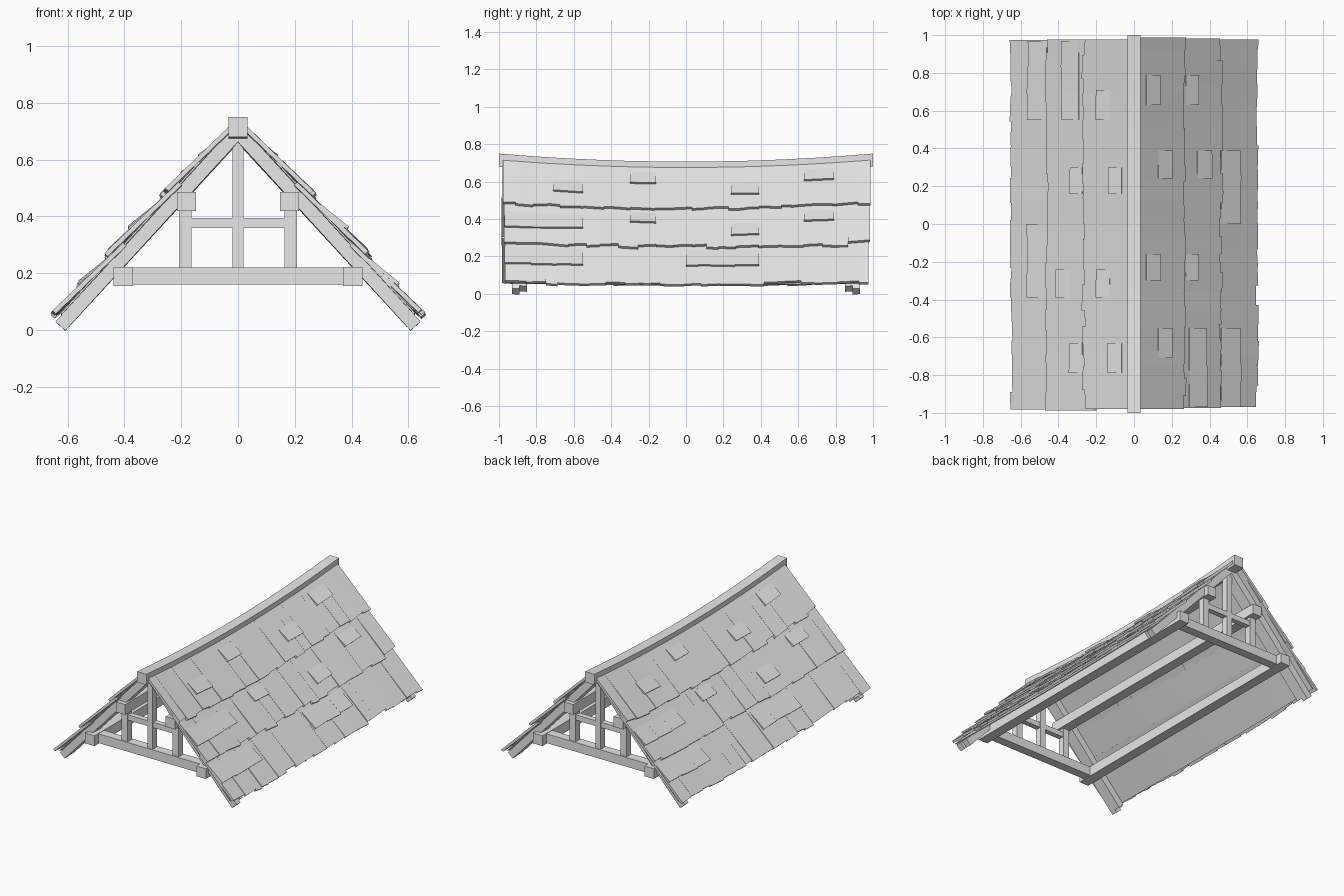
import bpy
import bmesh
import random
from mathutils import Vector

random.seed(4)
cube = bpy.data.objects.get("Cube")
if cube:
    bpy.data.objects.remove(cube, do_unlink=True)

grey = bpy.data.materials.new("plain_grey")
grey.use_nodes = True
grey.diffuse_color = (0.8, 0.8, 0.8, 1)
grey.node_tree.nodes["Principled BSDF"].inputs["Base Color"].default_value = grey.diffuse_color

APEX = 0.738
DOWN = Vector((0.673, 0, -0.740))
OUT = Vector((0.740, 0, 0.673))
SLOPE = 0.93


def slope_point(s, h, y):
    """Point s down the slope and h above it, with the middle sagging."""
    p = DOWN * s + OUT * h
    sag = (1 - y * y) * (0.042 - 0.03 * s / SLOPE)
    return Vector((p.x, y, APEX + p.z - sag))


def loft(bm, rings):
    """Closed skin through four-sided rings, capped at both ends."""
    loops = [[bm.verts.new(p) for p in ring] for ring in rings]
    for a, b in zip(loops, loops[1:]):
        for i in range(4):
            j = (i + 1) % 4
            bm.faces.new((a[i], a[j], b[j], b[i]))
    bm.faces.new(loops[0][::-1])
    bm.faces.new(loops[-1])


def finish(bm, name, turn=False):
    if turn:
        for v in bm.verts:
            v.co.x, v.co.y = -v.co.x, -v.co.y
    bmesh.ops.recalc_face_normals(bm, faces=bm.faces)
    mesh = bpy.data.meshes.new(name)
    bm.to_mesh(mesh)
    bm.free()
    mesh.materials.append(grey)
    obj = bpy.data.objects.new(name, mesh)
    bpy.context.scene.collection.objects.link(obj)
    return obj


def beam(name, x0, x1, y0, y1, z0, z1):
    bm = bmesh.new()
    loft(bm, [[(x0, y, z0), (x1, y, z0), (x1, y, z1), (x0, y, z1)] for y in (y0, y1)])
    return finish(bm, name)


def slab(bm, ys, s0, s1, top0, top1, thick, skew=0.0):
    """Board on the slope; its top rises from top0 to top1 going down."""
    rings = []
    for i, y in enumerate(ys):
        e = s1 + skew * i
        rings.append([slope_point(s0, top0 - thick, y), slope_point(e, top1 - thick, y),
                      slope_point(e, top1, y), slope_point(s0, top0, y)])
    loft(bm, rings)


# Shingle courses: start and end down the slope
COURSES = [(0.03, 0.365), (0.30, 0.655), (0.59, 0.937)]
# Loose shingles: y range, lower end, length
LOOSE = [(-0.30, -0.16, 0.17, 0.09), (0.63, 0.79, 0.17, 0.09),
         (-0.71, -0.55, 0.26, 0.09), (0.24, 0.39, 0.26, 0.09),
         (-0.30, -0.16, 0.47, 0.08), (0.63, 0.79, 0.47, 0.08),
         (0.24, 0.39, 0.575, 0.10), (-0.97, -0.55, 0.535, 0.12),
         (-0.97, -0.55, 0.80, 0.13), (0.0, 0.39, 0.80, 0.13)]


def course_height(s):
    """Top of the shingles at s."""
    for s0, s1 in COURSES:
        if s <= s1:
            return 0.010 + 0.023 * (s - s0) / (s1 - s0)
    return 0.033


def roof_side(side, turn):
    # Smooth boarding below the shingles
    bm = bmesh.new()
    slab(bm, [-0.965 + 1.93 * i / 12 for i in range(13)], 0.02, 0.92, 0.006, 0.006, 0.006)
    finish(bm, side + "_roof_boards", turn)

    # Ragged courses made of separate boards
    for n, (s0, s1) in enumerate(COURSES):
        bm = bmesh.new()
        y = -0.975 + random.uniform(-0.008, 0.008)
        while y < 0.96:
            end = y + random.uniform(0.06, 0.14)
            if end > 0.93:
                end = 0.98 + random.uniform(-0.008, 0.008)
            slab(bm, (y, end), s0, s1 + random.uniform(-0.012, 0.006), 0.010,
                 0.033 + random.uniform(-0.003, 0.003), 0.016, random.uniform(-0.008, 0.008))
            y = end
        finish(bm, f"{side}_shingle_course_{n + 1}", turn)

    # Raised loose shingles
    bm = bmesh.new()
    for y0, y1, s1, length in LOOSE:
        s0 = s1 - length
        count = max(1, round((y1 - y0) / 0.13))
        ys = [y0 + (y1 - y0) * i / count for i in range(count + 1)]
        for a, b in zip(ys, ys[1:]):
            slab(bm, (a, b), s0, s1 + random.uniform(-0.005, 0.005),
                 course_height(s0) + 0.002, course_height(s1) + 0.013, 0.012,
                 random.uniform(-0.006, 0.006))
    finish(bm, side + "_loose_shingles", turn)

    # Doubled rafters at each end
    for end, sign in (("front", -1), ("back", 1)):
        for layer, a, b, length in (("outer", 0.89, 0.93, 0.955), ("inner", 0.85, 0.89, 0.935)):
            bm = bmesh.new()
            slab(bm, (sign * a, sign * b), 0.0, length, 0.0, 0.0, 0.047)
            finish(bm, f"{side}_{end}_{layer}_rafter", turn)


roof_side("left", False)
roof_side("right", True)

# Sagging ridge beam
bm = bmesh.new()
rings = []
for i in range(13):
    y = -1 + i / 6
    top = 0.75 - 0.043 * (1 - y * y)
    rings.append([(-0.034, y, top - 0.07), (0.034, y, top - 0.07),
                  (0.034, y, top), (-0.034, y, top)])
loft(bm, rings)
finish(bm, "ridge_beam")

# Long purlins
for side, s in (("left", 1), ("right", -1)):
    beam(side + "_lower_purlin", s * 0.37, s * 0.438, -0.96, 0.96, 0.155, 0.222)
    beam(side + "_upper_purlin", s * 0.147, s * 0.214, -0.96, 0.96, 0.42, 0.487)

# Truss framing at both ends
for end, c in (("front", -0.89), ("back", 0.89)):
    beam(end + "_tie_beam", -0.42, 0.42, c - 0.03, c + 0.03, 0.16, 0.22)
    beam(end + "_king_post", -0.019, 0.019, c - 0.022, c + 0.022, 0.21, 0.69)
    beam(end + "_collar_beam", -0.18, 0.18, c - 0.018, c + 0.018, 0.36, 0.395)
    for side, s in (("left", 1), ("right", -1)):
        beam(f"{end}_{side}_post", s * 0.163, s * 0.207, c - 0.022, c + 0.022, 0.21, 0.43)
